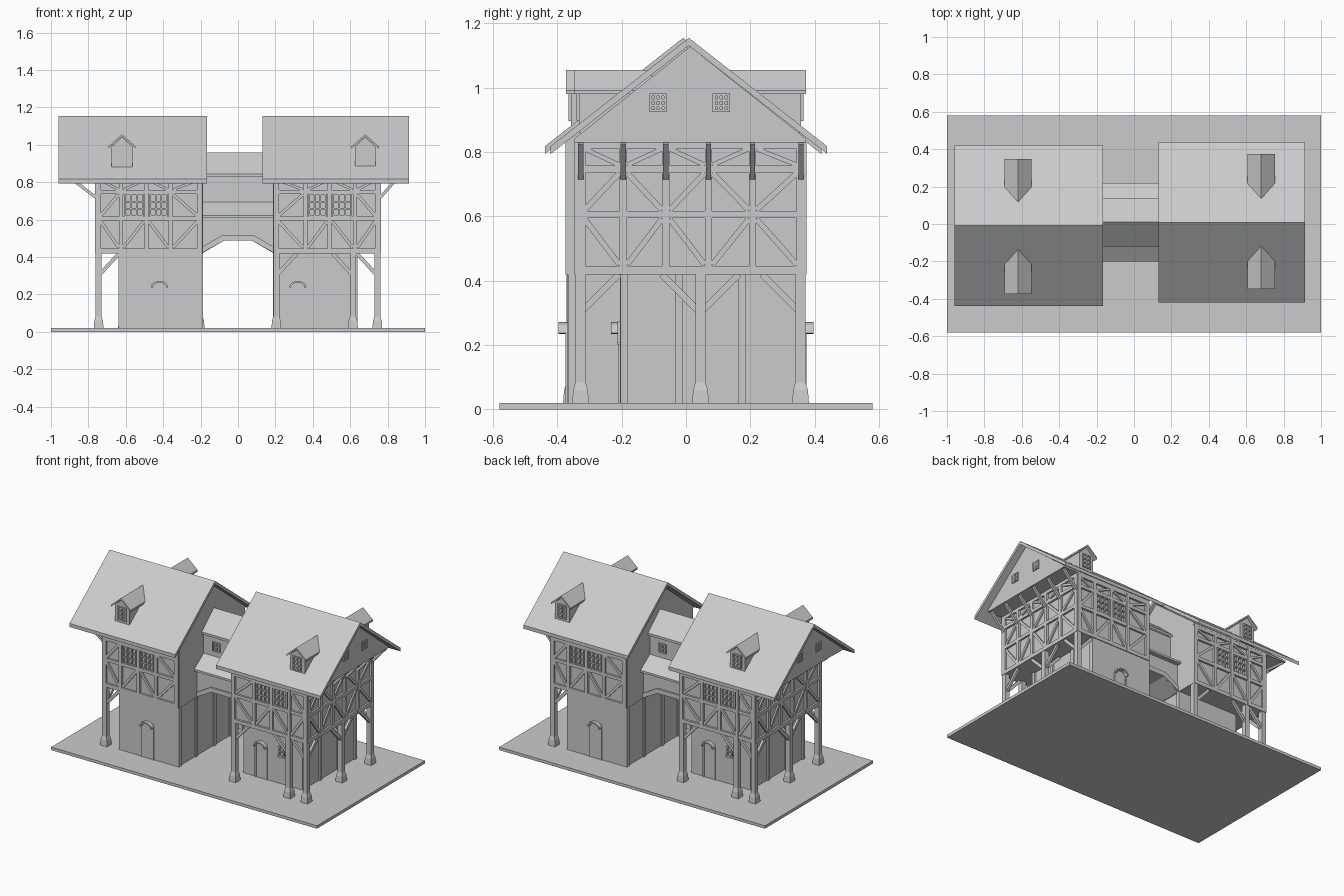
import bpy, bmesh, math
from mathutils import Vector, Matrix

if "Cube" in bpy.data.objects:
    bpy.data.objects.remove(bpy.data.objects["Cube"])

grey = bpy.data.materials.new("plain_grey")
grey.diffuse_color = (0.6, 0.6, 0.6, 1)
grey.use_nodes = True
grey.node_tree.nodes["Principled BSDF"].inputs["Base Color"].default_value = grey.diffuse_color
X, Y, Z = Vector((1, 0, 0)), Vector((0, 1, 0)), Vector((0, 0, 1))


def hexa(bm, corners):
    v = [bm.verts.new(c) for c in corners]
    for f in ((0, 1, 2, 3), (4, 5, 6, 7), (0, 1, 5, 4), (1, 2, 6, 5), (2, 3, 7, 6), (3, 0, 4, 7)):
        bm.faces.new([v[i] for i in f])


def box(bm, x0, x1, y0, y1, z0, z1, taper=0):
    t = taper
    hexa(bm, [(x0, y0, z0), (x1, y0, z0), (x1, y1, z0), (x0, y1, z0),
              (x0+t, y0+t, z1), (x1-t, y0+t, z1), (x1-t, y1-t, z1), (x0+t, y1-t, z1)])


def beam(bm, p, q, w, n, d):
    """Flat bar from p to q, w wide, rising d from the surface along n."""
    p, q = Vector(p), Vector(q)
    s = (q - p).normalized().cross(n) * w / 2
    lo = [p - s, q - s, q + s, p + s]
    hexa(bm, lo + [c + n * d for c in lo])


def prism(bm, pts, axis, a, b):
    """Extrude a 2D profile along x (pts = y,z) or y (pts = x,z)."""
    put = (lambda p, t: (t, p[0], p[1])) if axis == 'x' else (lambda p, t: (p[0], t, p[1]))
    lo = [bm.verts.new(put(p, a)) for p in pts]
    hi = [bm.verts.new(put(p, b)) for p in pts]
    bm.faces.new(lo)
    bm.faces.new(hi)
    for i in range(len(pts)):
        j = (i + 1) % len(pts)
        bm.faces.new((lo[i], lo[j], hi[j], hi[i]))


def chevron(c, half, top, eave, t):
    return [(c-half, eave), (c, top), (c+half, eave), (c+half, eave-t), (c, top-t), (c-half, eave-t)]


def window(bm, c, u, n, w, h, cols, rows, d=0.008):
    c = Vector(c)
    for i in range(cols + 1):
        o = c + u * w * (i / cols - 0.5)
        beam(bm, o - Z * h / 2, o + Z * h / 2, 0.008, n, d)
    for i in range(rows + 1):
        o = c + Z * h * (i / rows - 0.5)
        beam(bm, o - u * (w / 2 + .004), o + u * (w / 2 + .004), 0.008, n, d * 0.9)


class Part:
    """Collects geometry, then turns it (rot) and makes one object."""
    def __init__(self, name, rot=0):
        self.name, self.rot = name, rot

    def __enter__(self):
        self.bm = bmesh.new()
        return self.bm

    def __exit__(self, *a):
        bmesh.ops.recalc_face_normals(self.bm, faces=self.bm.faces)
        self.bm.transform(Matrix.Rotation(self.rot, 4, 'Z'))
        me = bpy.data.meshes.new(self.name)
        self.bm.to_mesh(me)
        self.bm.free()
        me.materials.append(grey)
        bpy.context.collection.objects.link(bpy.data.objects.new(self.name, me))


def door(bm, x, y, s):
    """Arched door leaf, jambs and projecting hood on a wall facing s*y."""
    n = Y * s
    arc = [(x + .037 * math.cos(a), .235 + .028 * math.sin(a)) for a in [math.pi * i / 8 for i in range(9)]]
    out = [(x + .046 * math.cos(a), .238 + .034 * math.sin(a)) for a in [math.pi * i / 8 for i in range(9)]]
    prism(bm, [(x+.037, .02)] + arc + [(x-.037, .02)], 'y', y, y + s * .003)
    for e in (-1, 1):
        beam(bm, (x + e*.042, y, .02), (x + e*.042, y, .24), .01, n, .007)
    prism(bm, out + arc[::-1], 'y', y, y + s * .028)


def timber_wall(bm, o, u, n, xs, wins, skip_mid=False):
    """Half-timbered storey: posts at xs along u, rails, braces, some windows."""
    def P(t, z):
        return Vector(o) + u * t + Z * z
    D = 0.014
    for z, w in ((.433, .026), (.606, .022), (.747, .022), (.82, .022)):
        beam(bm, P(xs[0], z), P(xs[-1], z), w, n, D * .95)
    for t in xs:
        beam(bm, P(t, .42), P(t, .83), .028 if t in (xs[0], xs[-1]) else .022, n, D)
    for i, (a, b) in enumerate(zip(xs, xs[1:])):
        a, b = a + .012, b - .012
        if i % 2 == 0:
            a, b = b, a
        beam(bm, P(a, .45), P(b, .592), .017, n, D * .7)
        if i in wins:
            window(bm, P((a + b) / 2, .677), u, n, abs(b - a) * .85, .115, 3, 3, .012)
        else:
            beam(bm, P(b, .62), P(a, .735), .017, n, D * .7)
        beam(bm, P(a, .76), P(b, .81), .014, n, D * .7)


def house(tag, rot, r0, r1, dx):
    yc, f, b = .013, -.345, .372          # centre line, front and back of the storey
    x0, x1 = .188, .762
    gable_x = r1 - .045
    # ground floor core, set back at front and outer side
    with Part(tag + "_ground_floor", rot) as bm:
        box(bm, x0 + .006, .63, -.205, .368, .02, .43)
        for y in (-.192, -.022, .175, .355):
            beam(bm, (.63, y, .02), (.63, y, .42), .024, X, .01)
            beam(bm, (x0 + .006, y, .02), (x0 + .006, y, .42), .024, -X, .008)
    with Part(tag + "_doors", rot) as bm:
        door(bm, .32, -.205, -1)
        door(bm, .42, .368, 1)
        box(bm, .445, .54, -.213, -.2, .20, .208)
        window(bm, (.493, -.205, .24), X, -Y, .07, .06, 2, 2)
    # upper storey walls and attic with overhanging gable
    with Part(tag + "_upper_walls", rot) as bm:
        box(bm, x0, x1 - .012, f + .012, b - .012, .42, .84)
    with Part(tag + "_attic", rot) as bm:
        prism(bm, [(yc-.36, .83), (yc+.36, .83), (yc+.36, .842), (yc, 1.128), (yc-.36, .842)], 'x', x0, gable_x)
        for y in (yc - .1, yc + .097):
            window(bm, (gable_x, y, .953), Y, X, .046, .05, 3, 3)
    # timber framing
    with Part(tag + "_timber_frame", rot) as bm:
        xs = [x0 + .016, .36, .49, .625, x1 - .015]
        timber_wall(bm, (0, f + .012, 0), X, -Y, xs, (1, 2))
        timber_wall(bm, (0, b - .012, 0), X, Y, xs, (1, 2))
        ys = [f + .018, -.195, -.063, .07, .207, b - .015]
        timber_wall(bm, (x1 - .012, 0, 0), Y, X, ys, ())
        # brackets under the gable
        for y in ys:
            beam(bm, (x1, y, .72), (gable_x - .01, y, .83), .016, Y, .008)
            beam(bm, (x1, y, .72), (gable_x - .01, y, .83), .016, -Y, .008)
    # posts with tapered feet
    posts = [(.745, -.328), (.745, .045), (.745, .356), (.205, -.328), (.615, -.328)]
    with Part(tag + "_posts", rot) as bm:
        for x, y in posts:
            box(bm, x-.016, x+.016, y-.016, y+.016, .02, .425)
            box(bm, x-.026, x+.026, y-.026, y+.026, .02, .06, .003)
            box(bm, x-.023, x+.023, y-.023, y+.023, .06, .083, .007)
    # knee braces
    with Part(tag + "_braces", rot) as bm:
        for x, e in ((.205, 1), (.615, -1), (.745, -1)):
            beam(bm, (x, -.336, .30), (x + e*.11, -.336, .42), .02, Y, .016)
        beam(bm, (.745, .348, .30), (.635, .348, .42), .02, Y, .016)
        beam(bm, (.745, .037, .30), (.635, .037, .42), .02, Y, .016)
        for y, e in ((-.328, 1), (.045, -1), (.045, 1), (.356, -1)):
            beam(bm, (.737, y, .30), (.737, y + e*.12, .42), .02, X, .016)
    # main roof
    with Part(tag + "_roof", rot) as bm:
        prism(bm, chevron(yc - .004, .43, 1.155, .818, .024), 'x', r0, r1)
    # dormers on both slopes
    with Part(tag + "_dormers", rot) as bm:
        for s in (-1, 1):
            y = yc + s * .345
            prism(bm, [(dx-.055, .86), (dx+.055, .86), (dx+.055, .99), (dx, 1.042), (dx-.055, .99)],
                  'y', y, yc + s * .12)
            prism(bm, chevron(dx, .073, 1.056, .992, .012), 'y', yc + s * .36, yc + s * .12)
            window(bm, (dx, y, .943), X, Y * s, .056, .085, 2, 3)


# base slab
with Part("base") as bm:
    box(bm, -1, 1, -.58, .58, 0, .02)

house("right_house", 0, .13, .915, .68)
house("left_house", math.pi, .165, .96, .62)

# bridge over the passage
yc = .01
arch = [(-.2, .62), (-.2, .42), (-.19, .42), (-.075, .487), (.075, .487), (.19, .42), (.2, .42), (.2, .62)]
band = [(-.195, .42), (-.075, .487), (.075, .487), (.195, .42), (.195, .452), (.082, .518), (-.082, .518), (-.195, .452)]
with Part("bridge_arch") as bm:
    prism(bm, arch, 'y', yc - .18, yc + .18)
    prism(bm, band, 'y', yc - .19, yc - .178)
    prism(bm, band, 'y', yc + .178, yc + .19)
with Part("bridge_upper_walls") as bm:
    prism(bm, [(yc-.11, .6), (yc+.11, .6), (yc+.11, .835), (yc, .945), (yc-.11, .835)], 'x', -.2, .2)
    for s in (-1, 1):
        window(bm, (s * .09, yc + s * .11, .76), X, Y * s, .05, .055, 2, 2)
with Part("bridge_roof") as bm:
    prism(bm, chevron(yc, .13, .96, .845, .016), 'x', -.2, .2)
with Part("bridge_skirt_roofs") as bm:
    for s in (-1, 1):
        prism(bm, [(yc + s*.1, .70), (yc + s*.21, .622), (yc + s*.21, .608), (yc + s*.1, .608)], 'x', -.195, .195)
